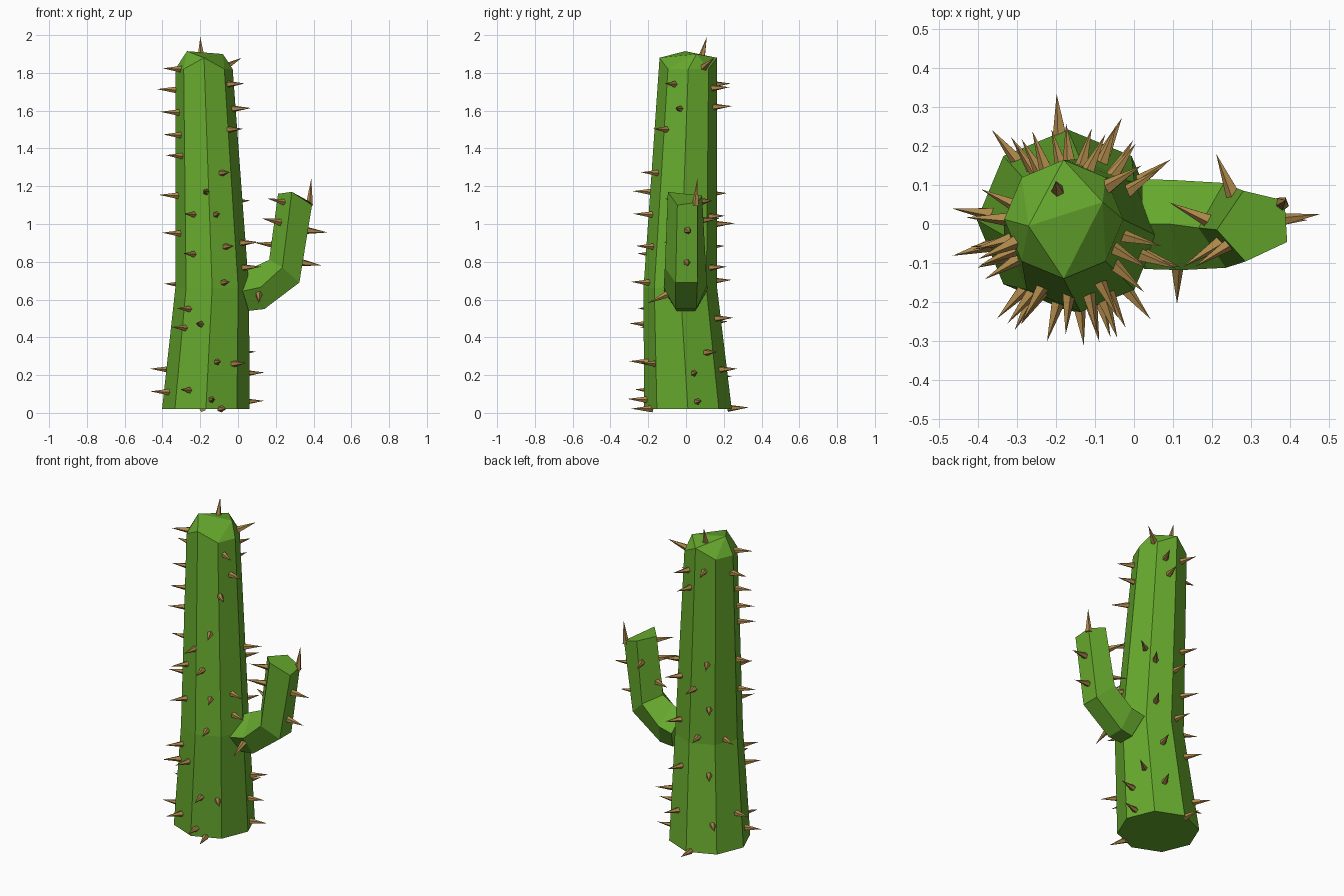
import bpy, bmesh, math
from mathutils import Vector

if "Cube" in bpy.data.objects:
    bpy.data.objects.remove(bpy.data.objects["Cube"])


def material(name, rgb):
    m = bpy.data.materials.new(name)
    m.diffuse_color = (*rgb, 1)
    m.use_nodes = True
    m.node_tree.nodes["Principled BSDF"].inputs["Base Color"].default_value = m.diffuse_color
    return m


GREEN = material("cactus green", (0.135, 0.40, 0.027))
BROWN = material("thorn brown", (0.43, 0.25, 0.07))


def finish(name, bm, mat):
    bmesh.ops.recalc_face_normals(bm, faces=bm.faces)
    me = bpy.data.meshes.new(name)
    bm.to_mesh(me)
    bm.free()
    me.materials.append(mat)
    ob = bpy.data.objects.new(name, me)
    bpy.context.collection.objects.link(ob)
    return ob


def skin(bm, rings):
    """Join successive rings of points with faces; returns vertex rings."""
    vr = [[bm.verts.new(p) for p in r] for r in rings]
    for a, b in zip(vr, vr[1:]):
        n = len(a)
        for i in range(n):
            bm.faces.new((a[i], a[(i + 1) % n], b[(i + 1) % n], b[i]))
    return vr


# Trunk: eight-sided rings as (centre x, centre y, z, radius)
TRUNK = [(-0.17, 0.01, 0.02, 0.232), (-0.137, -0.03, 0.66, 0.195),
         (-0.18, 0.012, 1.82, 0.152)]


def ring(cx, cy, z, r):
    return [Vector((cx + r * math.cos(math.radians(45 * i)),
                    cy + r * math.sin(math.radians(45 * i)), z)) for i in range(8)]


rings = [ring(*t) for t in TRUNK]
for i in (2, 6):                       # raised front and back corners of the crown
    rings[2][i].z = 1.88
bm = bmesh.new()
vr = skin(bm, rings)
bm.faces.new(vr[0][::-1])
t = vr[-1]
L = bm.verts.new((-0.27, -0.005, 1.915))
R = bm.verts.new((-0.08, 0.056, 1.90))
for apex, ids in ((L, (2, 3, 4, 5, 6)), (R, (6, 7, 0, 1, 2))):
    for a, b in zip(ids, ids[1:]):
        bm.faces.new((t[a], t[b], apex))
bm.faces.new((L, R, t[2]))
bm.faces.new((R, L, t[6]))
finish("trunk", bm, GREEN)

# Arm: five-sided rings from the trunk, round the elbow, to the tip
ARM = [
    [(0.02, 0, 0.74), (0.025, -0.115, 0.645), (0.056, -0.05, 0.54), (0.056, 0.05, 0.54), (0.02, 0.115, 0.655)],
    [(0.09, 0, 0.775), (0.12, -0.118, 0.665), (0.14, -0.055, 0.55), (0.14, 0.055, 0.55), (0.11, 0.112, 0.675)],
    [(0.165, -0.01, 0.81), (0.235, -0.112, 0.77), (0.325, -0.055, 0.69), (0.325, 0.06, 0.69), (0.23, 0.105, 0.78)],
    [(0.212, -0.015, 1.16), (0.285, -0.096, 1.17), (0.392, -0.046, 1.10), (0.385, 0.06, 1.115), (0.28, 0.085, 1.15)],
]
bm = bmesh.new()
vr = skin(bm, ARM)
bm.faces.new(vr[0])
bm.faces.new(vr[-1])
finish("arm", bm, GREEN)

# Thorns: small five-sided cones
thorns = bmesh.new()


def thorn(base, tip, r=0.02):
    base, tip = Vector(base), Vector(tip)
    d = (tip - base).normalized()
    base = base - d * 0.012
    q = d.to_track_quat('Z', 'Y')
    pts = [base + q @ Vector((r * math.cos(a), r * math.sin(a), 0))
           for a in (i * math.tau / 5 for i in range(5))]
    vs = [thorns.verts.new(p) for p in pts]
    top = thorns.verts.new(tip)
    thorns.faces.new(vs[::-1])
    for i in range(5):
        thorns.faces.new((vs[i], vs[(i + 1) % 5], top))


def trunk_thorn(angle, z):
    """Thorn standing out of the trunk at a compass angle and height."""
    a, b = (TRUNK[0], TRUNK[1]) if z < 0.66 else (TRUNK[1], TRUNK[2])
    f = (z - a[2]) / (b[2] - a[2])
    cx, cy, _, r = (p + (q - p) * f for p, q in zip(a, b))
    local = math.radians((angle % 45) - 22.5)
    r *= math.cos(math.pi / 8) / math.cos(local)
    d = Vector((math.cos(math.radians(angle)), math.sin(math.radians(angle)), 0))
    p = Vector((cx, cy, z)) + d * r
    thorn(p, p + d * 0.10 + Vector((0, 0, 0.004)))


# trunk thorns grouped by side: angle, height
FRONT = [(232, 0.55), (228, 0.45), (255, 0.47), (238, 0.84), (290, 0.69), (297, 0.88),
         (240, 1.05), (282, 1.05), (266, 1.17), (297, 1.27), (318, 1.50),
         (243, 0.12), (283, 0.27), (310, 0.26), (277, 0.07)]
LEFT = [(205, 1.82), (178, 1.71), (196, 1.59), (205, 1.47), (212, 1.36),
        (190, 1.15), (200, 0.95), (172, 0.23), (196, 0.11)]
RIGHT = [(-30, 1.74), (-14, 1.61), (35, 1.12), (-20, 0.90), (-18, 0.77),
         (35, 0.32), (12, 0.21), (14, 0.06)]
BACK = [(110, 1.74), (65, 1.72), (75, 1.62), (120, 1.16), (55, 1.04), (95, 1.00),
        (125, 0.88), (60, 0.77), (105, 0.70), (70, 0.50), (125, 0.48),
        (65, 0.23), (130, 0.19), (95, 0.025), (155, 0.68)]
for a, z in FRONT + LEFT + RIGHT + BACK:
    trunk_thorn(a, z)

# crown, foot and arm thorns: base, tip
for base, tip in [
    ((-0.195, 0.085, 1.89), (-0.20, 0.11, 1.99)),
    ((-0.06, 0.10, 1.835), (0.02, 0.15, 1.88)),
    ((-0.09, -0.19, 0.022), (-0.06, -0.29, 0.022)),
    ((0.378, 0.052, 1.11), (0.388, 0.06, 1.24)),
    ((0.245, -0.05, 1.115), (0.155, -0.11, 1.135)),
    ((0.215, -0.05, 1.01), (0.125, -0.11, 1.03)),
    ((0.19, 0.01, 0.89), (0.09, 0.055, 0.90)),
    ((0.375, 0.01, 0.965), (0.475, 0.025, 0.955)),
    ((0.345, 0.005, 0.795), (0.445, 0.01, 0.78)),
    ((0.11, -0.105, 0.625), (0.11, -0.205, 0.58)),
    ((0.25, 0.085, 1.02), (0.21, 0.18, 1.03)),
]:
    thorn(base, tip)
finish("thorns", thorns, BROWN)
